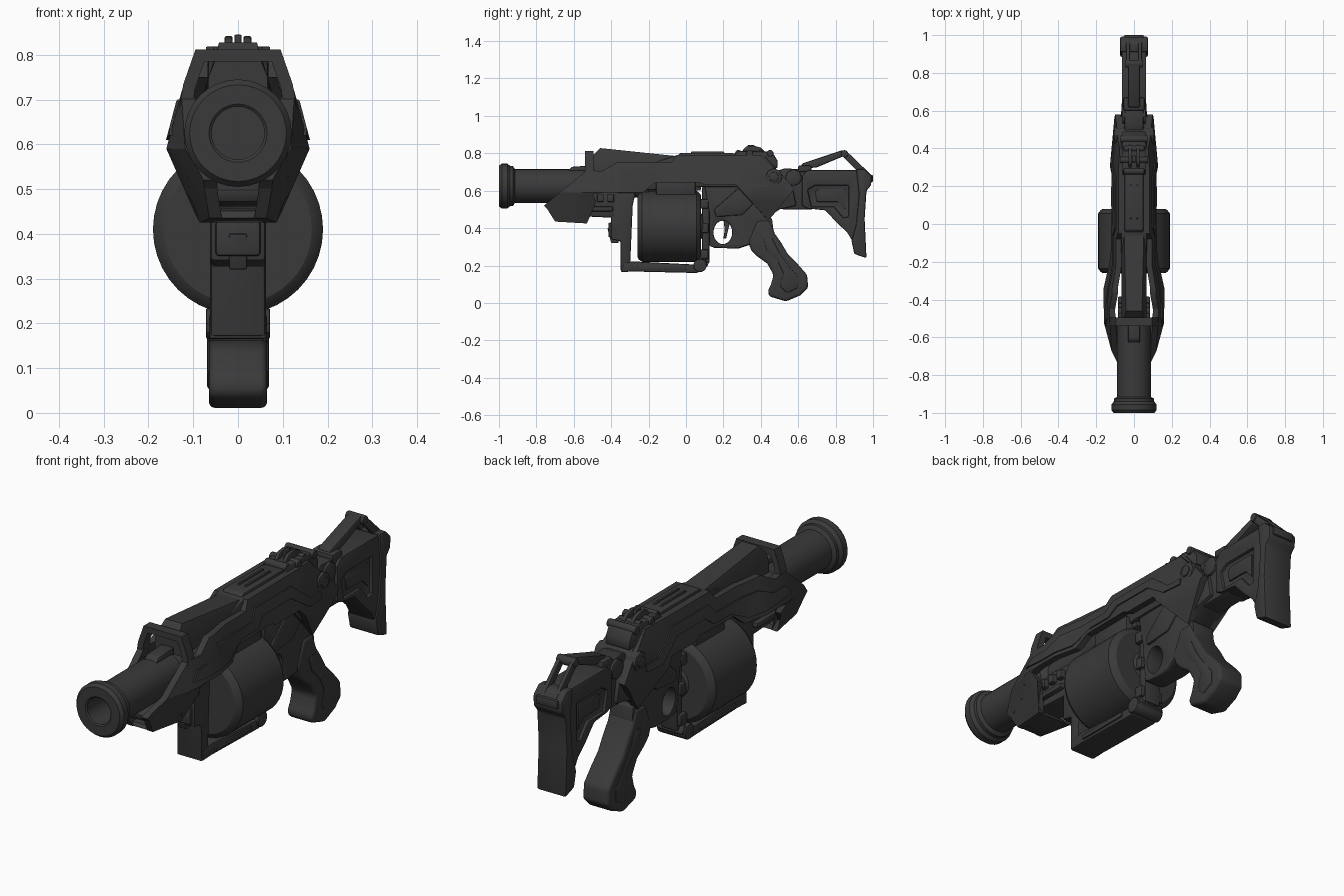
import bpy, bmesh, math
from mathutils import Vector, Matrix

if "Cube" in bpy.data.objects:
    bpy.data.objects.remove(bpy.data.objects["Cube"])

mat = bpy.data.materials.new("gunmetal_black")
mat.diffuse_color = (0.042, 0.042, 0.042, 1)
mat.use_nodes = True
mat.node_tree.nodes["Principled BSDF"].inputs["Base Color"].default_value = mat.diffuse_color
cutters = []


def finish(name, bm, bevel=0.0, mirror=False):
    bmesh.ops.recalc_face_normals(bm, faces=bm.faces[:])
    me = bpy.data.meshes.new(name)
    bm.to_mesh(me)
    bm.free()
    me.materials.append(mat)
    ob = bpy.data.objects.new(name, me)
    bpy.context.collection.objects.link(ob)
    if mirror:
        ob.modifiers.new("mirror", 'MIRROR')
    if bevel:
        add_bevel(ob, bevel)
    return ob


def add_bevel(ob, width, seg=2):
    b = ob.modifiers.new("bevel", 'BEVEL')
    b.width, b.segments, b.limit_method, b.angle_limit = width, seg, 'ANGLE', math.radians(35)


def lerp(table, v):
    for (a, fa), (b, fb) in zip(table, table[1:]):
        if v <= b:
            return fa + (fb - fa) * max(0, (v - a) / (b - a))
    return table[-1][1]


def slab(name, pts, outer, inner=None, cuts=(), bevel=0.008):
    """Side profile (y, z) given thickness in x; outer/inner are numbers or functions.
    With an inner value the slab is one side plate and is mirrored."""
    val = lambda f, c: f(c.y, c.z) if callable(f) else f
    bm = bmesh.new()
    bm.faces.new([bm.verts.new((0, y, z)) for y, z in pts])
    if cuts:
        bmesh.ops.triangulate(bm, faces=bm.faces[:])
    for axis, at in cuts:
        co = Vector((0, at, 0)) if axis == 'y' else Vector((0, 0, at))
        no = Vector((0, 1, 0)) if axis == 'y' else Vector((0, 0, 1))
        bmesh.ops.bisect_plane(bm, geom=bm.verts[:] + bm.edges[:] + bm.faces[:],
                               plane_co=co, plane_no=no, dist=1e-4)
    base = bm.verts[:]
    ext = bmesh.ops.extrude_face_region(bm, geom=bm.faces[:], use_keep_orig=True)
    for v in [g for g in ext["geom"] if isinstance(g, bmesh.types.BMVert)]:
        v.co.x = val(outer, v.co)
    for v in base:
        v.co.x = -val(outer, v.co) if inner is None else val(inner, v.co)
    return finish(name, bm, bevel, mirror=inner is not None)


def box(name, y0, y1, z0, z1, half, bevel=0.008, inner=None):
    return slab(name, [(y0, z0), (y1, z0), (y1, z1), (y0, z1)], half, inner, bevel=bevel)


def lathe(name, profile, z, seg=32):
    """Profile of (y, radius) spun about a line along y at height z."""
    bm = bmesh.new()
    vs = [bm.verts.new((r, y, 0)) for y, r in profile]
    es = [bm.edges.new(p) for p in zip(vs, vs[1:])]
    bmesh.ops.spin(bm, geom=vs + es, axis=(0, 1, 0), cent=(0, 0, 0), angle=math.tau, steps=seg)
    bmesh.ops.remove_doubles(bm, verts=bm.verts[:], dist=1e-4)
    bmesh.ops.translate(bm, verts=bm.verts[:], vec=(0, 0, z))
    return finish(name, bm)


def pin(name, y, z, r, half, seg=24, bevel=0.006, sz=1.0):
    """Cylinder across x."""
    ring = [(y + r * math.cos(i * math.tau / seg), z + sz * r * math.sin(i * math.tau / seg))
            for i in range(seg)]
    return slab(name, ring, half, bevel=bevel)


def cut(ob, cutter):
    m = ob.modifiers.new("cut", 'BOOLEAN')
    m.object, m.operation, m.solver = cutter, 'DIFFERENCE', 'EXACT'
    cutter.hide_render = True
    cutters.append(cutter)


# Body width by height and by length
W_Z = [(.42, .085), (.54, .138), (.59, .16), (.715, .127), (.81, .095)]
W_Y = [(-.77, .58), (-.52, 1), (-.34, 1), (-.22, .83), (.30, .80), (.58, .64)]
body = lambda y, z: lerp(W_Z, z) * lerp(W_Y, y)
offset = lambda d: (lambda y, z: body(y, z) + d)
CUTS = [('z', .54), ('z', .59), ('z', .715), ('y', -.52), ('y', -.34), ('y', -.22), ('y', .30)]

# Barrel with flared muzzle, and drum magazine
lathe("barrel", [(-.86, 0), (-.86, .059), (-.995, .059), (-1, .065), (-1, .108), (-.985, .12), (-.955, .12),
                 (-.94, .107), (-.925, .107), (-.915, .09), (-.52, .09), (-.5, .062), (-.2, .062), (-.2, 0)], .625)
lathe("drum", [(-.26, 0), (-.26, .165), (-.252, .178), (-.235, .19), (.055, .19), (.072, .178), (.08, .165),
               (.08, .07), (.09, .06), (.09, 0)], .41, 40)

# Side plates and their raised bands
slab("side_plate", [(-.76, .52), (-.53, .71), (-.45, .705), (-.37, .75), (-.08, .75), (-.05, .79), (.40, .79),
                    (.46, .73), (.50, .70), (.58, .61), (.50, .51), (.44, .44), (.27, .63), (.10, .63), (.07, .645),
                    (-.17, .64), (-.23, .59), (-.44, .59), (-.56, .575), (-.60, .53), (-.73, .49)],
     body, offset(-.03), CUTS, bevel=0)
slab("side_band", [(-.54, .62), (-.50, .66), (-.42, .66), (-.33, .70), (-.06, .70), (-.02, .745), (.24, .745),
                   (.36, .65), (.44, .65), (.44, .62), (.34, .62), (.22, .70), (.02, .70), (-.03, .66), (-.18, .66),
                   (-.25, .61), (-.42, .61)], offset(.006), offset(-.02), CUTS, bevel=0)
slab("front_claw", [(-.70, .435), (-.53, .425), (-.55, .47), (-.48, .54), (-.5, .59), (-.60, .57), (-.75, .515)],
     body, offset(-.028), CUTS, bevel=0)
slab("claw_floor", [(-.70, .435), (-.53, .425), (-.54, .445), (-.69, .452)], .06, bevel=.004)

# Receiver core, top rail and barrel cover
slab("receiver_core", [(-.27, .60), (-.27, .72), (-.05, .79), (.25, .79), (.42, .79), (.48, .72), (.57, .62),
                       (.59, .52), (.50, .50), (.43, .45), (.28, .62), (.08, .62)], .068)
slab("top_cover", [(-.50, .70), (-.50, .785), (-.46, .828), (-.05, .785), (-.05, .70)],
     lambda y, z: lerp([(.75, .066), (.81, .042)], z), cuts=[('z', .75)], bevel=0)
slab("top_rail", [(-.06, .77), (-.03, .802), (.24, .802), (.30, .79), (.30, .77)], .05, bevel=.005)
slab("rail_strip", [(.02, .79), (.03, .81), (.20, .81), (.22, .79)], .022, .012, bevel=.003)

# Front arch over the barrel
bm = bmesh.new()
half_arch = [(.135, .66), (.122, .735), (.095, .812), (0, .812), (0, .785), (.075, .785), (.095, .73), (.105, .66)]
bm.faces.new([bm.verts.new((x, -.54, z)) for x, z in half_arch])
ext = bmesh.ops.extrude_face_region(bm, geom=bm.faces[:], use_keep_orig=True)
for v in [g for g in ext["geom"] if isinstance(g, bmesh.types.BMVert)]:
    v.co.y = -.495
cap = [f for f in bm.faces if all(abs(v.co.x) < 1e-5 for v in f.verts)]
bmesh.ops.delete(bm, geom=cap, context='FACES_ONLY')
finish("front_arch", bm, 0, True)
slab("front_bead", [(-.64, .70), (-.50, .70), (-.50, .735), (-.61, .728)], .032)

# Rear sight cluster
slab("sight_base", [(.25, .78), (.28, .812), (.46, .81), (.49, .76), (.49, .72), (.25, .74)], .062)
slab("sight_block", [(.29, .80), (.32, .836), (.36, .842), (.40, .83), (.43, .80)], .03, .012, bevel=.004)
for i, y in enumerate((.28, .34, .40, .45)):
    pin("sight_pin_%d" % i, y, .80, .018, .072 if i % 2 else .055, 12, .003)
box("sight_post", .33, .365, .80, .845, .008, .003)
pin("side_boss", .47, .675, .045, .104, 8)
pin("side_boss_core", .47, .675, .025, .110, 16, .003)

# Fore-end under the barrel
slab("fore_end", [(-.70, .47), (-.38, .455), (-.36, .60), (-.56, .61), (-.62, .53), (-.71, .50)], .062)
box("fore_rib", -.54, -.39, .49, .515, .085)
for i in range(3):
    box("fore_clip_%d" % i, -.53 + i * .055, -.495 + i * .055, .54, .58, .085, .005)

# Drum cradle
slab("cradle_front", [(-.40, .34), (-.40, .59), (-.27, .59), (-.285, .52), (-.30, .17), (-.35, .17), (-.35, .33)], .062)
box("cradle_latch", -.415, -.36, .35, .43, .05)
slab("cradle_hook", [(-.42, .40), (-.36, .41), (-.36, .32), (-.40, .32)], .02, bevel=.004)
slab("cradle_beam", [(-.35, .165), (-.33, .215), (-.28, .222), (.05, .205), (.10, .24), (.12, .20), (.06, .16),
                     (-.28, .168)], .065)
box("cradle_strip", -.26, .0, .178, .2, .072, .004)
box("cradle_rear", .085, .125, .21, .62, .042)
pin("cradle_hinge", .075, .20, .035, .072)
for i, z in enumerate((.26, .40, .53)):
    box("cradle_lug_%d" % i, .075, .12, z - .025, z + .025, .06, .005)
box("drum_roof", -.16, .05, .57, .65, .085)
box("drum_roof_rib", -.23, .08, .60, .635, .05)

# Trigger housing with guard opening
housing = slab("trigger_housing", [(.30, .64), (.10, .62), (.125, .48), (.125, .305), (.15, .295), (.28, .29),
                                   (.34, .31), (.42, .30), (.47, .37), (.46, .45), (.40, .50)],
               lambda y, z: .045 if z < .4 and y < .3 else .058, bevel=0)
cut(housing, pin("guard_cutter", .197, .377, .05, .2, 24, 0, 1.25))
add_bevel(housing, .006)
slab("trigger", [(.20, .45), (.24, .45), (.225, .39), (.215, .345), (.20, .345), (.207, .39)], .012, bevel=.003)
slab("housing_panel", [(.15, .50), (.28, .615), (.36, .53), (.30, .47), (.16, .46)], .066)

# Pistol grip with a raised side swell
grip = [(.33, .33), (.35, .28), (.38, .25), (.435, .21), (.468, .15), (.455, .10), (.437, .065), (.445, .035),
        (.535, .008), (.61, .04), (.653, .08), (.648, .15), (.595, .21), (.545, .26), (.51, .32), (.475, .37),
        (.45, .44), (.38, .44)]
ob = slab("grip", grip, .065, bevel=0)
add_bevel(ob, .026, 4)
slab("grip_swell", [(.41, .35), (.43, .28), (.49, .22), (.52, .16), (.50, .09), (.54, .05), (.60, .08), (.60, .14),
                    (.55, .20), (.50, .27), (.46, .35)], .069)

# Stock with recessed sides
slab("stock_neck", [(.49, .52), (.47, .70), (.53, .72), (.66, .71), (.68, .50), (.52, .50)], .05)
pin("neck_joint", .575, .67, .045, .062, 8)
stock = slab("stock", [(.62, .52), (.62, .68), (.65, .71), (.93, .71), (.95, .60), (.94, .30), (.89, .33),
                       (.86, .38), (.81, .425), (.745, .495), (.65, .505)], .064, bevel=0)
recess = [(.65, .605), (.69, .63), (.87, .63), (.87, .46), (.84, .455), (.79, .515), (.67, .515)]
for s in (-1, 1):
    c = slab("recess_cutter", recess, .03, bevel=0)
    c.location.x = s * .08
    cut(stock, c)
add_bevel(stock, .007)
slab("stock_inlay", [(.69, .595), (.71, .61), (.85, .61), (.85, .50), (.81, .54), (.70, .54)], .057, bevel=.004)
slab("butt_plate", [(.91, .715), (.955, .715), (.992, .68), (.99, .63), (.965, .60), (.955, .45), (.965, .24),
                    (.90, .262), (.885, .33), (.91, .42), (.925, .58)], .073)

# Folding strut above the stock
slab("strut_arm", [(.61, .715), (.62, .745), (.84, .818), (.855, .79), (.70, .725)], .032)
slab("strut_side", [(.835, .815), (.865, .805), (.995, .68), (.985, .64), (.95, .67), (.845, .775)], .042, .022, bevel=.005)
pin("strut_pivot", .848, .797, .02, .046, 12, .004)
box("strut_foot", .945, 1.0, .645, .685, .055)
box("strut_lock", .60, .67, .70, .735, .055)

# Bake modifiers, drop cutters, smooth shallow angles
meshes = [o for o in bpy.data.objects if o not in cutters]
for o in bpy.data.objects:
    o.select_set(o in meshes)
bpy.context.view_layer.objects.active = meshes[0]
bpy.ops.object.convert(target='MESH')
for c in cutters:
    bpy.data.objects.remove(c)
bpy.ops.object.shade_smooth_by_angle(angle=math.radians(30))
